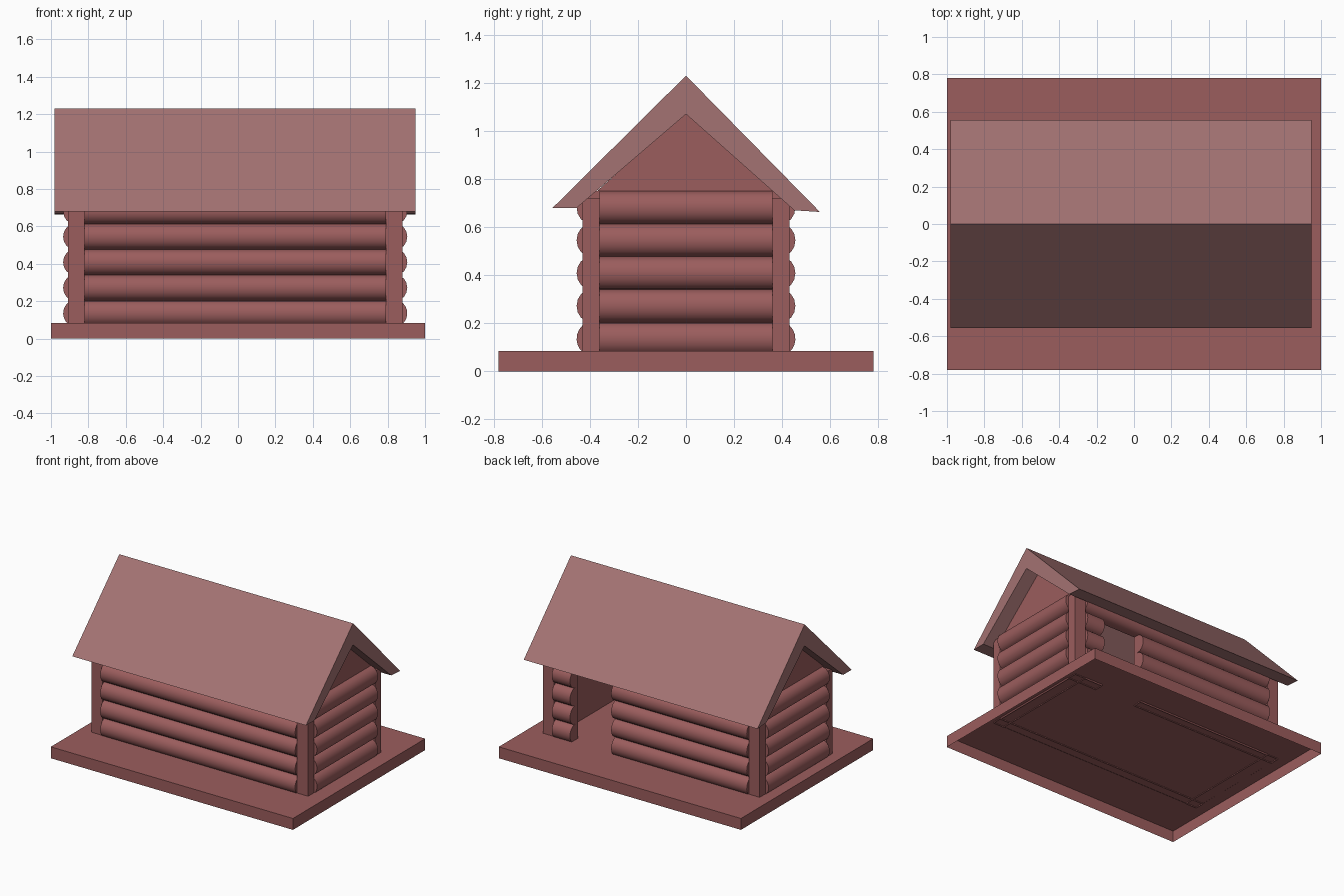
import bpy, bmesh, math

if "Cube" in bpy.data.objects:
    bpy.data.objects.remove(bpy.data.objects["Cube"])

def material(name, rgb):
    m = bpy.data.materials.new(name)
    m.diffuse_color = (*rgb, 1)
    m.use_nodes = True
    m.node_tree.nodes["Principled BSDF"].inputs["Base Color"].default_value = m.diffuse_color
    return m

WOOD = material("wood", (0.33, 0.11, 0.11))
ROOF = material("roof_shingle", (0.37, 0.17, 0.17))
SINK = 0.077            # walls start just under the deck top
LOG_H = 0.1365          # height of one log
Z0 = 0.75 - 5 * LOG_H   # bottom of the first log

def prism(name, profile, a0, a1, axis, mat=WOOD, open_below=None):
    """Extrude a (d, z) profile from a0 to a1 along 'x' or 'y'."""
    bm = bmesh.new()
    place = (lambda a, d, z: (a, d, z)) if axis == 'x' else (lambda a, d, z: (d, a, z))
    ends = [[bm.verts.new(place(a, d, z)) for d, z in profile] for a in (a0, a1)]
    n = len(profile)
    for end in ends:
        bm.faces.new(end)
    for i in range(n):
        j = (i + 1) % n
        bm.faces.new((ends[0][i], ends[0][j], ends[1][j], ends[1][i]))
    bmesh.ops.recalc_face_normals(bm, faces=bm.faces)
    if open_below is not None:
        low = [f for f in bm.faces if all(v.co.z < open_below + 1e-4 for v in f.verts)]
        bmesh.ops.delete(bm, geom=low, context='FACES_ONLY')
    me = bpy.data.meshes.new(name)
    bm.to_mesh(me)
    bm.free()
    me.polygons.foreach_set("use_smooth", [True] * len(me.polygons))
    me.set_sharp_from_angle(angle=math.radians(32))
    me.materials.append(mat)
    ob = bpy.data.objects.new(name, me)
    bpy.context.collection.objects.link(ob)
    return ob

def rect(d0, d1, z0, z1):
    return [(d0, z0), (d1, z0), (d1, z1), (d0, z1)]

def log_profile(inner, valley, outer, first=0, last=4, seg=8):
    """Flat inside, one rounded bulge per log outside."""
    h = LOG_H / 2
    pts = []
    for k in range(first, last + 1):
        zc = Z0 + (k + 0.5) * LOG_H
        t0 = math.acos((zc - SINK) / h) if k == 0 else 0
        for i in range(seg + 1):
            if i == 0 and k > first:
                continue
            t = t0 + (math.pi - t0) * i / seg
            pts.append((valley + (outer - valley) * math.sin(t), zc - h * math.cos(t)))
    return [(inner, pts[0][1])] + pts + [(inner, pts[-1][1])]

# Deck, open underneath
prism("deck", rect(-0.78, 0.78, 0, 0.085), -1, 1, 'x', open_below=0)

# Corner posts
for sx, x0, x1 in (("left", -0.91, -0.82), ("right", 0.79, 0.88)):
    for sy, s in (("front", -1), ("back", 1)):
        prism(f"{sy}_{sx}_post", rect(s * 0.36, s * 0.43, SINK, 0.72), x0, x1, 'x', open_below=SINK)

# Long log walls; the back one has a doorway under its top log
prism("front_wall", log_profile(-0.36, -0.395, -0.455), -0.82, 0.79, 'x', open_below=SINK)
for name, x0, x1 in (("back_wall_long", -0.82, 0.30), ("back_wall_short", 0.64, 0.79)):
    prism(name, log_profile(0.36, 0.395, 0.455), x0, x1, 'x', open_below=SINK)
prism("door_lintel", log_profile(0.36, 0.395, 0.455, 4, 4), 0.30, 0.64, 'x')

# End log walls with plain gables above
for side, inner, valley, outer in (("left", -0.82, -0.875, -0.935), ("right", 0.79, 0.845, 0.905)):
    prism(f"{side}_wall", log_profile(inner, valley, outer), -0.36, 0.36, 'y', open_below=SINK)
    prism(f"{side}_gable", [(-0.37, 0.75), (0.37, 0.75), (0, 1.08)], inner, valley, 'x')

# Pitched roof
prism("roof", [(-0.555, 0.68), (0, 1.23), (0.557, 0.663), (0.45, 0.67), (0, 1.07), (-0.455, 0.68)],
      -0.98, 0.95, 'x', ROOF)
